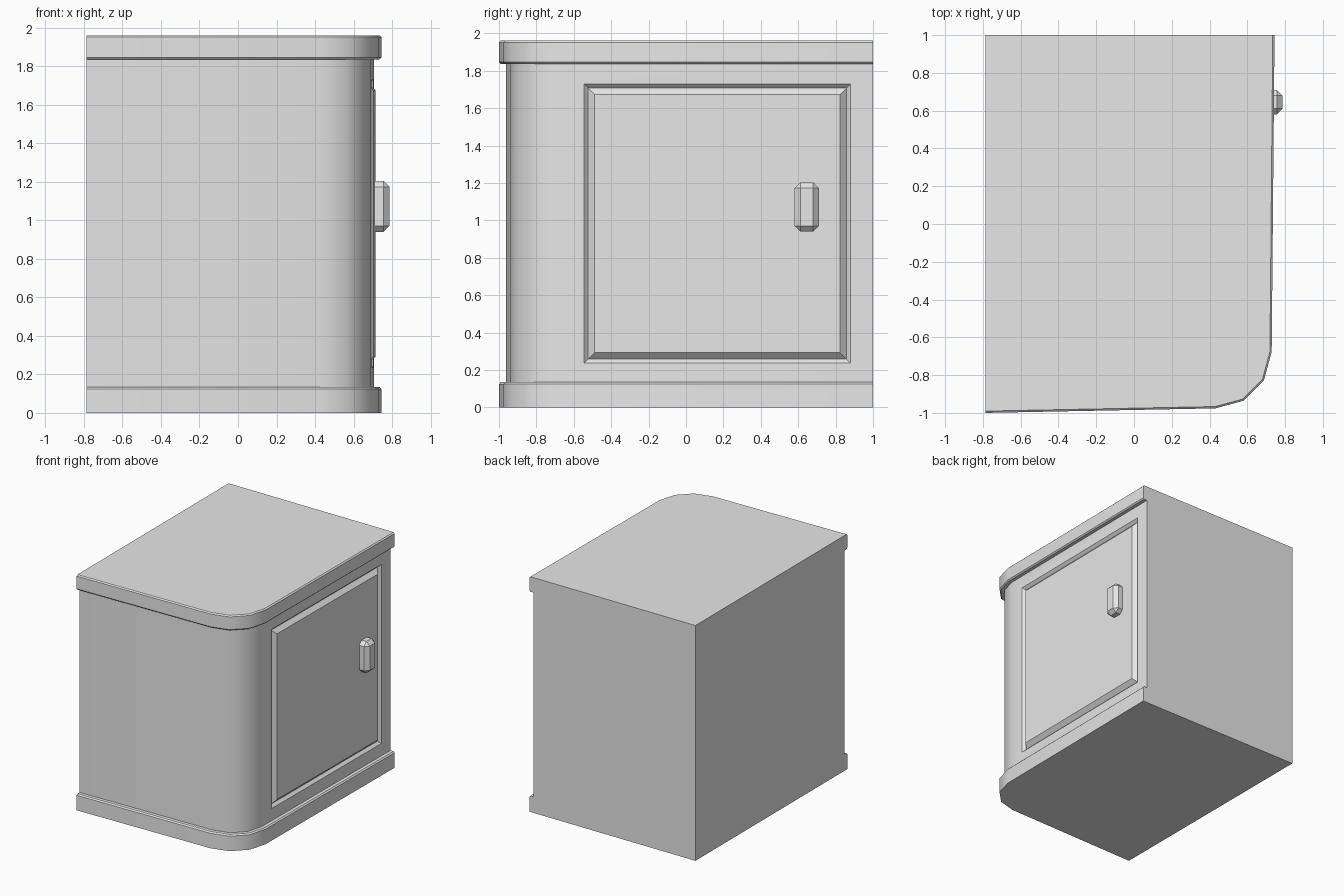
import bpy, bmesh, math
from mathutils import Vector

cube = bpy.data.objects.get("Cube")
if cube:
    bpy.data.objects.remove(cube)

# Single paint colour
paint = bpy.data.materials.new("grey_paint")
paint.use_nodes = True
GREY = (0.8, 0.8, 0.8, 1)
paint.diffuse_color = GREY
paint.node_tree.nodes["Principled BSDF"].inputs["Base Color"].default_value = GREY


def finish(bm, name):
    bmesh.ops.recalc_face_normals(bm, faces=bm.faces)
    mesh = bpy.data.meshes.new(name)
    bm.to_mesh(mesh)
    bm.free()
    mesh.materials.append(paint)
    obj = bpy.data.objects.new(name, mesh)
    bpy.context.collection.objects.link(obj)
    return obj


def strip(bm, a, b, skip=()):
    """Join two closed rings of vertices with quads."""
    n = len(a)
    for i in range(n):
        if i not in skip:
            j = (i + 1) % n
            bm.faces.new((a[i], a[j], b[j], b[i]))


# Plan outline with one rounded corner; the body outline is set in from it
OUTER = [(-0.787, 1), (-0.787, -1), (0.431, -0.976), (0.579, -0.936),
         (0.688, -0.827), (0.729, -0.677), (0.744, 1)]
INNER = [(-0.787, 1), (-0.787, -0.962), (0.425, -0.937), (0.559, -0.901),
         (0.655, -0.807), (0.691, -0.672), (0.706, 1)]
# Height and set-in: chamfered base slab, body, chamfered top slab
LEVELS = [(0, 0), (0.125, 0), (0.135, 0.25), (0.135, 1), (1.836, 1),
          (1.836, 0.25), (1.846, 0), (1.952, 0), (1.961, 0.25)]
DOOR_SIDE = 5

bm = bmesh.new()
rings = []
for z, t in LEVELS:
    rings.append([bm.verts.new(Vector((*o, z)).lerp(Vector((*i, z)), t))
                  for o, i in zip(OUTER, INNER)])
for k in range(len(rings) - 1):
    skip = (DOOR_SIDE,) if LEVELS[k][1] == LEVELS[k + 1][1] == 1 else ()
    strip(bm, rings[k], rings[k + 1], skip)
bm.faces.new(rings[0])
bm.faces.new(rings[-1])

# Door: a groove around a slightly proud panel, set into the side wall
start, end = Vector(INNER[5]), Vector(INNER[6])


def door_ring(inset, depth):
    y0, y1, z0, z1 = -0.545 + inset, 0.88 - inset, 0.237 + inset, 1.73 - inset
    ring = []
    for y, z in ((y0, z0), (y1, z0), (y1, z1), (y0, z1)):
        x = start.x + (end.x - start.x) * (y - start.y) / (end.y - start.y)
        ring.append(bm.verts.new((x + depth, y, z)))
    return ring


low, high = rings[3], rings[4]
previous = [low[5], low[6], high[6], high[5]]
for inset, depth in ((0, 0), (0.022, -0.022), (0.056, 0.01)):
    ring = door_ring(inset, depth)
    strip(bm, previous, ring)
    previous = ring
bm.faces.new(previous)
cabinet = finish(bm, "cabinet")

bpy.ops.object.select_all(action="DESELECT")
cabinet.select_set(True)
bpy.context.view_layer.objects.active = cabinet
bpy.ops.object.shade_smooth_by_angle(angle=math.radians(33))

# Door handle: a chamfered block
bm = bmesh.new()
bmesh.ops.create_cube(bm, size=1)
bmesh.ops.scale(bm, vec=(0.107, 0.13, 0.264), verts=bm.verts)
bmesh.ops.translate(bm, vec=(0.7335, 0.645, 1.072), verts=bm.verts)
bmesh.ops.bevel(bm, geom=bm.edges[:], offset=0.031, segments=1, affect="EDGES")
finish(bm, "door_handle")
